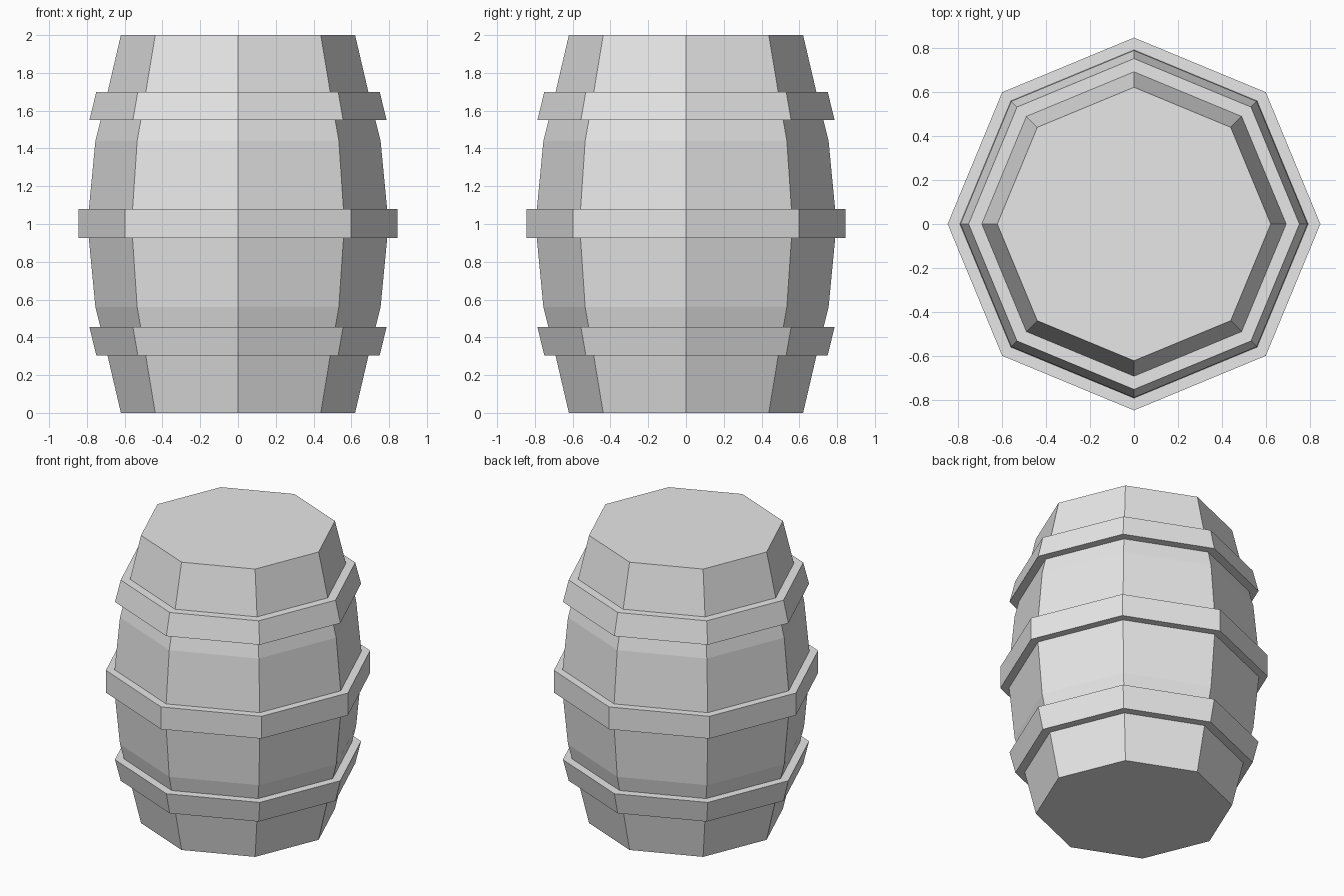
import bpy
import math

SIDES = 8

cube = bpy.data.objects.get("Cube")
if cube:
    bpy.data.objects.remove(cube, do_unlink=True)

grey = bpy.data.materials.new("light_grey")
grey.use_nodes = True
colour = (0.8, 0.8, 0.8, 1)
grey.diffuse_color = colour
grey.node_tree.nodes["Principled BSDF"].inputs["Base Color"].default_value = colour


def lathe(name, profile, closed=False):
    """Turn a (radius, height) profile into an eight-sided flat-faced solid."""
    verts = [(r * math.cos(i * math.tau / SIDES), r * math.sin(i * math.tau / SIDES), z)
             for r, z in profile for i in range(SIDES)]
    n = len(profile)
    faces = []
    for k in range(n if closed else n - 1):
        a, b = k * SIDES, (k + 1) % n * SIDES
        for i in range(SIDES):
            j = (i + 1) % SIDES
            faces.append((a + i, a + j, b + j, b + i))
    if not closed:
        faces.append(tuple(reversed(range(SIDES))))
        faces.append(tuple(range((n - 1) * SIDES, n * SIDES)))
    mesh = bpy.data.meshes.new(name)
    mesh.from_pydata(verts, [], faces)
    mesh.materials.append(grey)
    obj = bpy.data.objects.new(name, mesh)
    bpy.context.collection.objects.link(obj)
    return obj


# Bulging body, the lower half profile mirrored about mid height
lower = [(0.62, 0), (0.69, 0.3), (0.755, 0.56)]
body = lower + [(0.797, 1)] + [(r, 2 - z) for r, z in reversed(lower)]
lathe("barrel_body", body)


# Hoops, each sunk slightly into the body
def hoop(name, z0, z1, r0, r1):
    lathe(name, [(r0 - 0.1, z0), (r0, z0), (r1, z1), (r1 - 0.1, z1)], closed=True)


hoop("lower_hoop", 0.305, 0.455, 0.75, 0.787)
hoop("middle_hoop", 0.925, 1.08, 0.845, 0.845)
hoop("upper_hoop", 1.55, 1.70, 0.787, 0.75)
